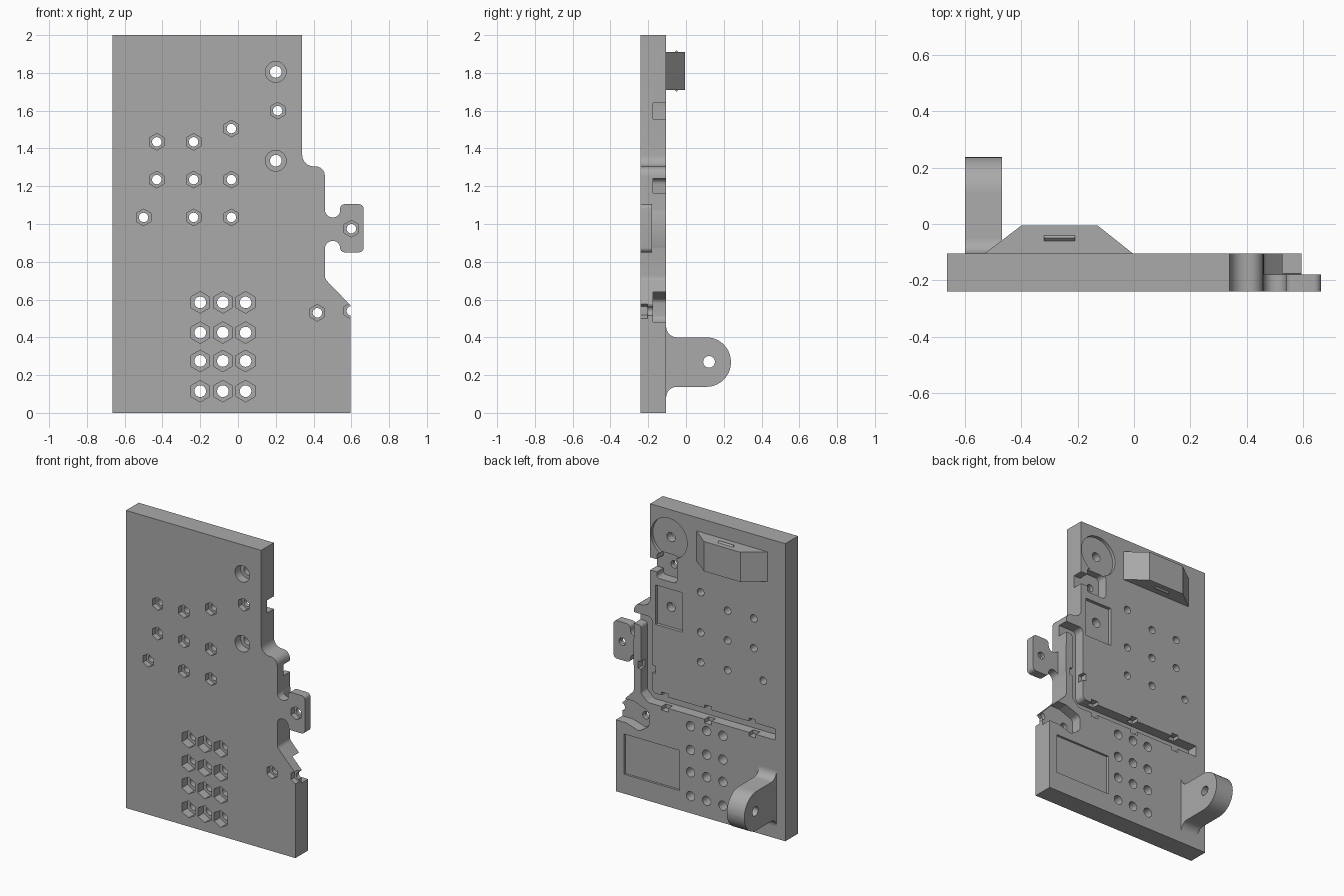
import bpy
import bmesh
from math import radians, sin, cos, pi, tan
from mathutils import Vector

if "Cube" in bpy.data.objects:
    bpy.data.objects.remove(bpy.data.objects["Cube"], do_unlink=True)

grey = bpy.data.materials.new("mid_grey")
grey.use_nodes = True
grey.diffuse_color = (0.4, 0.4, 0.4, 1)
grey.node_tree.nodes["Principled BSDF"].inputs["Base Color"].default_value = (0.4, 0.4, 0.4, 1)

FRONT, BACK = -0.24, -0.105
DEEP = -0.175


def rounded(points, steps=6):
    """Turn (u, v, radius) corners into an outline with rounded corners."""
    out = []
    for i, p in enumerate(points):
        here = Vector(p[:2])
        r = p[2] if len(p) > 2 else 0
        if not r:
            out.append(here)
            continue
        a = (Vector(points[i - 1][:2]) - here).normalized()
        b = (Vector(points[(i + 1) % len(points)][:2]) - here).normalized()
        half = a.angle(b) / 2
        centre = here + (a + b).normalized() * r / sin(half)
        start = here + a * r / tan(half) - centre
        end = here + b * r / tan(half) - centre
        for k in range(steps + 1):
            t = k / steps
            ang = start.angle(end)
            w = (start * sin((1 - t) * ang) + end * sin(t * ang)) / sin(ang)
            out.append(centre + w)
    return out


def box(u0, u1, v0, v1):
    return [Vector(p) for p in ((u0, v0), (u1, v0), (u1, v1), (u0, v1))]


def ring(u, v, r, sides, turn=0.0):
    return [Vector((u + r * cos(turn + 2 * pi * k / sides),
                    v + r * sin(turn + 2 * pi * k / sides))) for k in range(sides)]


def prisms(name, items, axis="y"):
    """Each item is (outline, start, end), extruded along y or x."""
    bm = bmesh.new()
    for outline, a, b in items:
        def at(p, d):
            return (p.x, d, p.y) if axis == "y" else (d, p.x, p.y)
        low = [bm.verts.new(at(p, a)) for p in outline]
        high = [bm.verts.new(at(p, b)) for p in outline]
        bm.faces.new(low)
        bm.faces.new(high[::-1])
        n = len(outline)
        for i in range(n):
            j = (i + 1) % n
            bm.faces.new((low[j], low[i], high[i], high[j]))
    bmesh.ops.recalc_face_normals(bm, faces=bm.faces)
    mesh = bpy.data.meshes.new(name)
    bm.to_mesh(mesh)
    bm.free()
    mesh.materials.append(grey)
    obj = bpy.data.objects.new(name, mesh)
    bpy.context.scene.collection.objects.link(obj)
    return obj


def cut(obj, *cutters):
    """Subtract the cutters, bake the result and remove them."""
    for c in cutters:
        c.hide_render = True
        mod = obj.modifiers.new("cut", "BOOLEAN")
        mod.operation, mod.solver, mod.object = "DIFFERENCE", "EXACT", c
    graph = bpy.context.evaluated_depsgraph_get()
    mesh = bpy.data.meshes.new_from_object(obj.evaluated_get(graph))
    obj.modifiers.clear()
    obj.data = mesh
    for c in cutters:
        bpy.data.objects.remove(c, do_unlink=True)


# Main plate with its thin side tab
plate = prisms("plate", [(rounded([
    (-0.665, 0), (0.595, 0), (0.595, 0.57), (0.46, 0.71, 0.04),
    (0.46, 0.91, 0.04), (0.54, 0.91, 0.035), (0.54, 0.85, 0.025),
    (0.665, 0.85, 0.025), (0.665, 1.105, 0.025), (0.54, 1.105, 0.025),
    (0.54, 1.035, 0.035), (0.46, 1.035, 0.04), (0.46, 1.305, 0.05),
    (0.34, 1.305, 0.06), (0.34, 2), (-0.665, 2)]), FRONT, BACK)])

# Screw positions
nuts = [(x, z) for x in (-0.235, -0.035) for z in (1.035, 1.235)]
nuts += [(-0.43, 1.235), (-0.43, 1.435), (-0.235, 1.435), (-0.035, 1.505),
         (-0.5, 1.035), (0.21, 1.6), (0.6, 0.975), (0.42, 0.53), (0.6, 0.54)]
grid = [(x, z) for x in (-0.2, -0.08, 0.04) for z in (0.115, 0.275, 0.425, 0.585)]
bolts = [(0.2, 1.805), (0.2, 1.335)]

holes = [(ring(x, z, 0.025, 20), -0.3, 0) for x, z in nuts]
holes += [(ring(x, z, 0.031, 20), -0.3, 0) for x, z in grid + bolts]
sockets = [(ring(x, z, 0.044, 6, pi / 6), -0.3, -0.203) for x, z in nuts]
sockets += [(ring(x, z, 0.057, 6, pi / 6), -0.3, -0.18) for x, z in grid]
sockets += [(ring(x, z, 0.055, 28), -0.3, -0.18) for x, z in bolts]

# Shallow recesses on the back
shallow = [(ring(0.2, 1.805, 0.135, 40), -0.127, 0),
           (box(0.1, 0.3, 1.2, 1.465), -0.127, 0),
           (box(0.12, 0.535, 0.13, 0.4), -0.12, 0)]

# Deep pockets and the cable channel on the back
deep = [
    (rounded([(0.14, 1.515, 0.03), (0.29, 1.515, 0.02), (0.29, 1.555), (0.4, 1.555),
              (0.4, 1.64), (0.29, 1.64), (0.29, 1.69, 0.03), (0.14, 1.69, 0.03)]), DEEP, 0),
    (rounded([(0.35, 0.5, 0.03), (0.42, 0.45, 0.03), (0.52, 0.48), (0.7, 0.48),
              (0.7, 0.64), (0.46, 0.64, 0.03), (0.35, 0.6, 0.03)]), DEEP, 0),
    (rounded([(-0.59, 0.66), (0.36, 0.66, 0.03), (0.41, 0.71, 0.03), (0.41, 1.165, 0.02),
              (0.5, 1.165), (0.5, 1.24), (0.325, 1.24, 0.03), (0.325, 0.735, 0.03),
              (-0.59, 0.735)]), DEEP, 0),
    (box(0.463, 0.8, 0.8, 1.2), -0.18, 0)]

# Small clip notches across the channel
clips = [(box(x - 0.025, x + 0.025, 0.635, 0.757), -0.15, 0) for x in (-0.42, -0.09, 0.23)]
clips.append((box(0.3, 0.43, 0.87, 0.92), -0.15, 0))

cut(plate, prisms("hole_cutter", holes), prisms("socket_cutter", sockets),
    prisms("recess_cutter", shallow), prisms("pocket_cutter", deep),
    prisms("clip_cutter", clips))

# Hinge ear on the back, rounded at its end and filleted into the plate
ear = prisms("hinge_ear", [(rounded([
    (-0.12, 0.08), (BACK, 0.08), (BACK, 0.138, 0.057), (0.238, 0.138, 0.13),
    (0.238, 0.4, 0.13), (BACK, 0.4, 0.057), (BACK, 0.46), (-0.12, 0.46)], 10),
    -0.6, -0.47)], "x")
cut(ear, prisms("pin_cutter", [(ring(0.122, 0.27, 0.031, 24), -0.8, 0)], "x"))

# Tapered grip block with a small ridge on top and bottom
grip_outline = [Vector(p) for p in ((-0.535, BACK - 0.003), (0, BACK - 0.003),
                                    (-0.13, -0.005), (-0.4, -0.005))]
grip = prisms("grip_block", [([Vector((p.x, p.y)) for p in grip_outline], 1.71, 1.91)])
for v in grip.data.vertices:
    v.co = (v.co.x, v.co.z, v.co.y)
grip.data.flip_normals()
ridge = [Vector(p) for p in ((-0.06, 1.71), (-0.05, 1.7), (-0.04, 1.71),
                             (-0.04, 1.91), (-0.05, 1.92), (-0.06, 1.91))]
prisms("grip_ridge", [(ridge, -0.32, -0.21)], "x")

# Smooth the curved walls, keep edges sharp
for obj in (plate, ear):
    bpy.ops.object.select_all(action="DESELECT")
    obj.select_set(True)
    bpy.context.view_layer.objects.active = obj
    bpy.ops.object.shade_smooth_by_angle(angle=radians(30))
